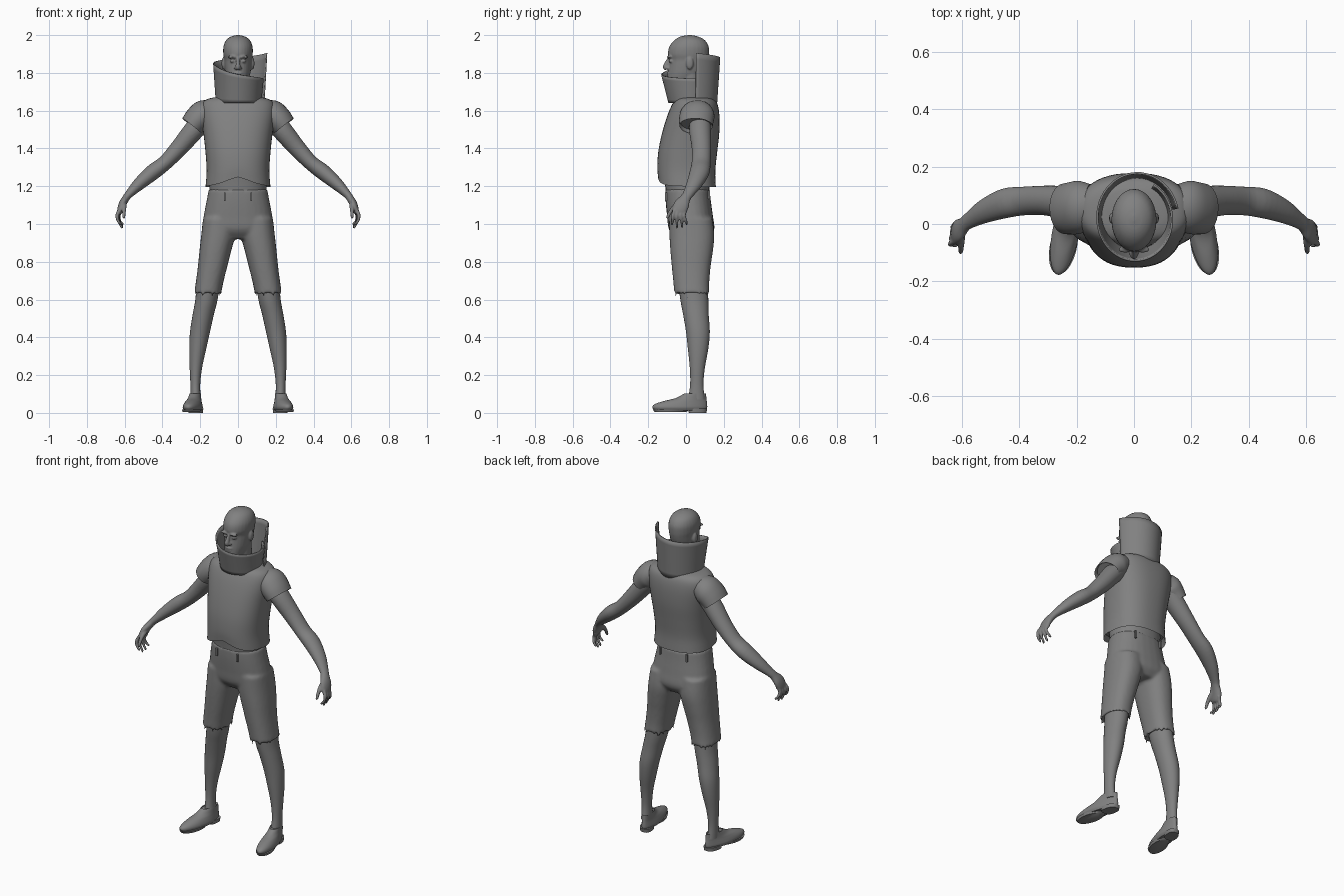
import bpy, bmesh
from math import sin, cos, pi, radians, exp, copysign
from mathutils import Vector

if "Cube" in bpy.data.objects:
    bpy.data.objects.remove(bpy.data.objects["Cube"])

grey = bpy.data.materials.new("plain grey")
grey.use_nodes = True
grey.diffuse_color = (0.22, 0.22, 0.22, 1)
grey.node_tree.nodes["Principled BSDF"].inputs["Base Color"].default_value = (0.22, 0.22, 0.22, 1)


def spline(rows, steps):
    """Smooth curve through rows of numbers."""
    rows = [Vector(r) for r in rows]
    out = []
    for i in range(len(rows) - 1):
        a, b = rows[i], rows[i + 1]
        m0 = (b - rows[i - 1]) / 2 if i else b - a
        m1 = (rows[i + 2] - a) / 2 if i + 2 < len(rows) else b - a
        for k in range(steps):
            t = k / steps
            out.append(a * (2*t**3 - 3*t**2 + 1) + m0 * (t**3 - 2*t**2 + t)
                       + b * (3*t**2 - 2*t**3) + m1 * (t**3 - t**2))
    return out + [rows[-1]]


def loft(rows, level=False, power=2, segs=28, steps=4, recess=0, bend=None):
    """Level rows: x0, x1, y0, y1, z.  Tube rows: x, y, z, y radius, cross radius."""
    def build(bm):
        pts = spline(rows, steps)
        if level:
            pts = [Vector(((r[0]+r[1])/2, (r[2]+r[3])/2, r[4], (r[1]-r[0])/2, (r[3]-r[2])/2)) for r in pts]
        mids = [Vector(p[:3]) for p in pts]
        rings = []
        for i, p in enumerate(pts):
            t = (mids[min(i + 1, len(pts) - 1)] - mids[max(i - 1, 0)]).normalized()
            u, v = Vector((1, 0, 0)), Vector((0, 1, 0))
            if not level:
                u = (v - t * v.dot(t)).normalized()
                v = t.cross(u)
            ring = []
            for k in range(segs):
                c, s = cos(2*pi*k/segs), sin(2*pi*k/segs)
                c, s = (copysign(abs(w)**(2/power), w) for w in (c, s))
                ring.append(mids[i] + u * c * p[3] + v * s * p[4])
            rings.append(ring)
        if recess:
            rings.append([mids[-1] + (q - mids[-1]) * 0.92 - t * recess for q in rings[-1]])
        if bend:
            rings = [[bend(q) for q in ring] for ring in rings]
        vs = [[bm.verts.new(q) for q in ring] for ring in rings]
        for a, b in zip(vs, vs[1:]):
            for k in range(segs):
                bm.faces.new((a[k], a[(k+1) % segs], b[(k+1) % segs], b[k]))
        bm.faces.new(vs[0])
        bm.faces.new(vs[-1])
    return build


def part(name, builders, mirror=False, voxel=0, smooth=0, solid=0):
    bm = bmesh.new()
    for build in builders:
        build(bm)
    bmesh.ops.recalc_face_normals(bm, faces=bm.faces)
    mesh = bpy.data.meshes.new(name)
    bm.to_mesh(mesh)
    bm.free()
    mesh.materials.append(grey)
    ob = bpy.data.objects.new(name, mesh)
    bpy.context.collection.objects.link(ob)
    bpy.ops.object.select_all(action='DESELECT')
    bpy.context.view_layer.objects.active = ob
    ob.select_set(True)
    bpy.ops.object.shade_smooth()
    if mirror:
        ob.modifiers.new("mirror", 'MIRROR').use_mirror_merge = False
    if solid:
        ob.modifiers.new("thickness", 'SOLIDIFY').thickness = solid
    if voxel:
        remesh = ob.modifiers.new("blend", 'REMESH')
        remesh.voxel_size = voxel
        remesh.use_smooth_shade = True
        soft = ob.modifiers.new("soften", 'SMOOTH')
        soft.factor, soft.iterations = 0.5, smooth
    else:
        bpy.ops.object.shade_smooth_by_angle(angle=radians(50))
    return ob


def blob(x, y, z, a, b, c):
    """Ellipsoid centred at x, y, z."""
    ks = [-0.99, -0.85, -0.5, 0, 0.5, 0.85, 0.99]
    rows = []
    for k in ks:
        r = (1 - k*k) ** 0.5
        rows.append((x - a*r, x + a*r, y - b*r, y + b*r, z + c*k))
    return loft(rows, level=True, segs=16, steps=2)


# Head: skull, nose, brow, eyes, lips and ears blended together
skull = loft([(-.025, .025, -.085, .0, 1.722), (-.042, .042, -.1, .03, 1.735),
              (-.056, .056, -.098, .07, 1.765), (-.066, .066, -.095, .095, 1.8),
              (-.071, .071, -.09, .11, 1.84), (-.073, .073, -.088, .118, 1.87),
              (-.078, .078, -.096, .122, 1.9), (-.077, .077, -.088, .12, 1.94),
              (-.063, .063, -.062, .1, 1.973), (-.038, .038, -.03, .065, 1.992),
              (-.008, .008, .01, .03, 2.0)], level=True)
nose = loft([(0, -.086, 1.882, .01, .008), (0, -.098, 1.855, .013, .01),
             (0, -.107, 1.833, .016, .014), (0, -.1, 1.82, .012, .015)], segs=16)
neck = loft([(-.062, .062, -.045, .085, 1.8), (-.065, .065, -.04, .1, 1.6)], level=True)
features = [blob(0, -.092, 1.797, .024, .01, .006), blob(0, -.09, 1.785, .02, .011, .006),
            blob(0, -.092, 1.742, .02, .014, .014)]
for s in (-1, 1):
    features += [blob(s*.03, -.088, 1.884, .026, .013, .008), blob(s*.03, -.08, 1.862, .014, .012, .008),
                 blob(s*.078, .02, 1.85, .009, .02, .032), blob(s*.012, -.095, 1.826, .009, .012, .008)]
part("head", [skull, nose, neck] + features, voxel=.005, smooth=3)


# High wrapped collar: one sheet spiralling round the neck, overlapping at the left
def collar_sheet(bm):
    n, rows, grid = 64, 8, []
    tops = spline([(60, 1.77), (0, 1.77), (-60, 1.78), (-110, 1.8), (-180, 1.85),
                   (-270, 1.88), (-348, 1.905)], 12)
    for deg, top in tops:
        a = radians(deg)
        turn = (60 - deg) / 408
        front = max(0, -sin(a))
        column = []
        for k in range(rows + 1):
            h = k / rows
            g = (.9 + .19 * turn) * (.9 - .14 * front + (.1 + .16 * front) * h)
            column.append(bm.verts.new((.008 + .138 * g * cos(a), .02 + .153 * g * sin(a),
                                        1.64 + (top - 1.64) * h)))
        grid.append(column)
    for p, q in zip(grid, grid[1:]):
        for k in range(rows):
            bm.faces.new((p[k], q[k], q[k+1], p[k+1]))


part("wrapped_collar", [collar_sheet], solid=.007)


# Sleeveless top with a notched front hem, and its cap sleeves
def notch(q):
    low = max(0, 1 - (q.z - 1.19) / .15) if q.y < 0 else 0
    return q + Vector((0, 0, .055 * low * exp(-(abs(q.x) / .1) ** 1.5)))


part("shirt", [loft([(-.1, .1, -.03, .12, 1.675), (-.165, .165, -.055, .15, 1.66),
                     (-.193, .193, -.075, .168, 1.63), (-.195, .195, -.1, .177, 1.57),
                     (-.183, .183, -.127, .176, 1.48), (-.172, .172, -.147, .165, 1.38),
                     (-.166, .166, -.152, .155, 1.28), (-.172, .172, -.148, .158, 1.195)],
                    level=True, power=2.4, segs=48, recess=.04, bend=notch)])
part("sleeves", [loft([(.14, .07, 1.6, .07, .06), (.18, .062, 1.582, .09, .075),
                       (.215, .055, 1.552, .092, .072), (.243, .053, 1.518, .088, .066)],
                      recess=.02)], mirror=True)

# Bare midriff
part("midriff", [loft([(-.15, .15, -.125, .13, 1.3), (-.15, .15, -.11, .125, 1.2),
                       (-.15, .15, -.1, .12, 1.1)], level=True, power=2.2)])

# Shorts: hips and both legs blended, with hollow cuffs
hips = loft([(-.155, .155, -.11, .125, 1.185), (-.167, .167, -.108, .132, 1.12),
             (-.182, .182, -.1, .143, 1.04), (-.188, .188, -.09, .15, .97),
             (-.15, .15, -.05, .12, .92)], level=True, power=2.3)
leg = [(.01, .185, -.09, .14, 1.03), (.015, .195, -.088, .15, .94), (.035, .204, -.083, .143, .86),
       (.058, .213, -.075, .13, .77), (.08, .225, -.066, .123, .68), (.092, .236, -.06, .126, .61)]
legs = [loft([(s*r[0], s*r[1]) + r[2:] for r in leg], level=True, power=2.3, recess=.03) for s in (-1, 1)]
part("shorts", [hips] + legs, voxel=.009, smooth=5)


# Belt loops round the waist
def boxes(sites, size):
    def build(bm):
        for site in sites:
            made = bmesh.ops.create_cube(bm, size=1)["verts"]
            bmesh.ops.scale(bm, vec=size, verts=made)
            bmesh.ops.translate(bm, vec=site, verts=made)
    return build


part("belt_loops", [boxes([(.07, -.106, 1.145), (.09, .122, 1.155)], (.01, .012, .045))], mirror=True)

# Arms with hands
arm = loft([(.17, .075, 1.57, .055, .055), (.235, .075, 1.495, .058, .054),
            (.31, .082, 1.405, .052, .047), (.385, .08, 1.325, .05, .04),
            (.45, .072, 1.275, .052, .042), (.52, .045, 1.215, .042, .034),
            (.575, .012, 1.16, .029, .022), (.593, -.003, 1.137, .028, .02),
            (.612, -.022, 1.105, .04, .02), (.624, -.036, 1.07, .038, .016), (.626, -.04, 1.055, .03, .01)])
hand = [arm]
for i, (y, tip) in enumerate([(-.066, .995), (-.046, .978), (-.025, .98), (-.006, .995)]):
    x = .632 - .003 * i
    hand.append(loft([(x - .005, y + .006, 1.075, .009, .01), (x + .008, y - .004, 1.045, .009, .01),
                      (x + .002, y - .006 + .004 * i, 1.015, .008, .008),
                      (x - .014, y - .008 + .006 * i, tip + .004, .006, .007),
                      (x - .017, y - .008 + .006 * i, tip, .002, .002)], segs=12))
hand.append(loft([(.6, -.02, 1.115, .013, .012), (.602, -.06, 1.09, .013, .012),
                  (.604, -.085, 1.062, .01, .01), (.604, -.098, 1.035, .008, .008),
                  (.604, -.1, 1.027, .002, .002)], segs=12))
part("arms", hand, mirror=True, voxel=.005, smooth=3)

# Lower legs
part("lower_legs", [loft([(.09, .215, -.045, .115, .72), (.108, .226, -.03, .118, .6),
                          (.128, .24, -.015, .12, .52), (.148, .254, .0, .126, .43),
                          (.168, .258, .01, .118, .34), (.19, .256, .02, .1, .24),
                          (.2, .252, .022, .092, .15), (.197, .252, .01, .1, .07)], level=True)], mirror=True)


# Shoes turned slightly outward, with soles and heels
def toe_out(q):
    mid = .233
    return Vector((mid - .17 * q.y + (q.x - mid) * (1 - 1.6 * max(q.y, 0)), q.y, q.z))


upper = loft([(.192, .274, -.165, .105, .012), (.185, .281, -.178, .112, .028), (.188, .278, -.168, .112, .045),
              (.194, .272, -.12, .11, .062), (.199, .267, -.055, .108, .078), (.202, .264, -.01, .106, .102)],
             level=True, recess=.008, bend=toe_out)
sole = loft([(.189, .277, -.165, .0, .004), (.185, .281, -.176, .02, .018)], level=True, steps=1, bend=toe_out)
heel = loft([(.193, .273, .015, .108, 0), (.191, .275, .012, .112, .022)], level=True, power=2.6, steps=1, bend=toe_out)
part("shoes", [upper, sole, heel], mirror=True)
